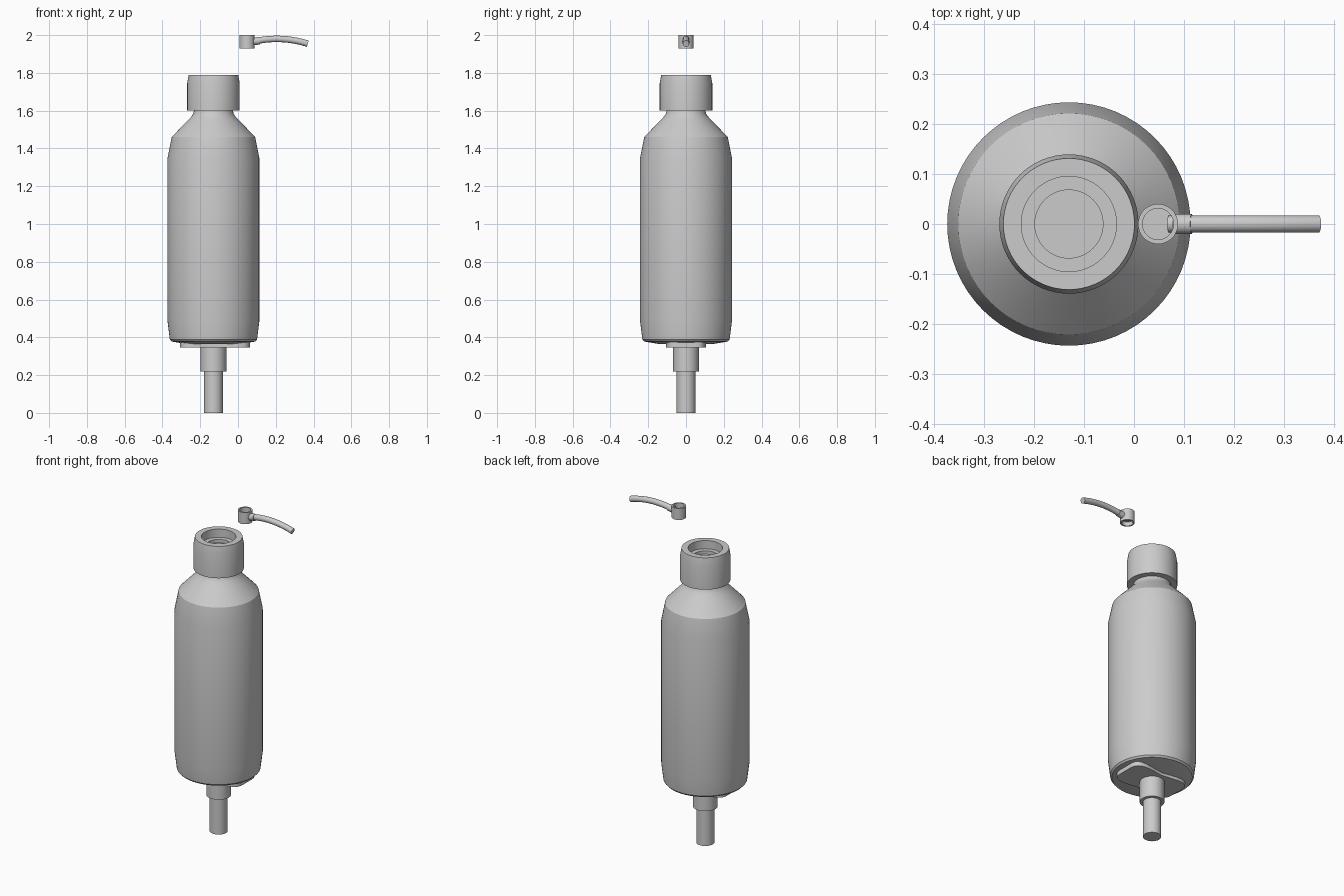
import bpy, bmesh, math
from mathutils import Vector

if "Cube" in bpy.data.objects:
    bpy.data.objects.remove(bpy.data.objects["Cube"])

AX = -0.13   # bottle axis x
grey = bpy.data.materials.new("plain_grey")
grey.diffuse_color = (0.6, 0.6, 0.6, 1)
grey.use_nodes = True
grey.node_tree.nodes["Principled BSDF"].inputs["Base Color"].default_value = grey.diffuse_color


def finish(name, bm):
    bmesh.ops.remove_doubles(bm, verts=bm.verts, dist=1e-5)
    bmesh.ops.recalc_face_normals(bm, faces=bm.faces)
    me = bpy.data.meshes.new(name)
    bm.to_mesh(me)
    bm.free()
    ob = bpy.data.objects.new(name, me)
    bpy.context.collection.objects.link(ob)
    me.materials.append(grey)
    bpy.ops.object.select_all(action='DESELECT')
    ob.select_set(True)
    bpy.context.view_layer.objects.active = ob
    bpy.ops.object.shade_smooth_by_angle(angle=math.radians(30))
    return ob


def loft(bm, rings, closed=False):
    """Join equal rings of points with quads."""
    vs = [[bm.verts.new(p) for p in r] for r in rings]
    n = len(vs[0])
    pairs = list(zip(vs, vs[1:])) + ([(vs[-1], vs[0])] if closed else [])
    for a, b in pairs:
        for i in range(n):
            j = (i + 1) % n
            bm.faces.new((a[i], a[j], b[j], b[i]))
    if not closed:
        bm.faces.new(vs[0][::-1])
        bm.faces.new(vs[-1])


def lathe(name, x, profile, closed=False, n=64):
    """Revolve (radius, z) points round a vertical axis."""
    bm = bmesh.new()
    loft(bm, [[(x + r * math.cos(2 * math.pi * i / n), r * math.sin(2 * math.pi * i / n), z)
               for i in range(n)] for r, z in profile], closed)
    return finish(name, bm)


# bottle with tapered foot, shoulder and neck
lathe("bottle", AX, [(0.03, 0.362), (0.15, 0.366), (0.222, 0.378), (0.231, 0.388), (0.243, 0.485),
                     (0.243, 1.35), (0.221, 1.46), (0.145, 1.54), (0.12, 1.565),
                     (0.106, 1.585), (0.102, 1.61)])

# screw collar with a stepped recess in its top
lathe("cap", AX, [(0.08, 1.60), (0.139, 1.60), (0.139, 1.745), (0.131, 1.79), (0.095, 1.79),
                  (0.095, 1.74), (0.068, 1.74), (0.068, 1.72)])

# pump stem below the bottle
lathe("pump_stem", AX, [(0.05, 0), (0.05, 0.22), (0.068, 0.22), (0.068, 0.37)])

# waisted rounded plate under the bottle
bm = bmesh.new()
outline = []
for i in range(96):
    a = 2 * math.pi * i / 96
    c, s = math.cos(a), math.sin(a)
    x = 0.185 * math.copysign(abs(c) ** 0.4, c)
    y = 0.108 * math.copysign(abs(s) ** 0.4, s)
    y *= 1 - 0.15 * math.exp(-(x / 0.07) ** 2)
    outline.append((AX + 0.008 + x, y))
loft(bm, [[(x, y, z) for x, y in outline] for z in (0.347, 0.38)])
finish("base_plate", bm)

# nozzle ring, plugged halfway up
NX = 0.048
lathe("nozzle_ring", NX, [(0.031, 1.93), (0.04, 1.93), (0.04, 2.0), (0.031, 2.0)], True, 40)
lathe("nozzle_plug", NX, [(0.0315, 1.955), (0.0315, 1.96)], n=40)


def tube(name, pts, r, n=24):
    bm = bmesh.new()
    rings = []
    for k, p in enumerate(pts):
        d = (Vector(pts[min(k + 1, len(pts) - 1)]) - Vector(pts[max(k - 1, 0)])).normalized()
        side, up = Vector((0, 1, 0)), Vector((-d.z, 0, d.x))
        rings.append([Vector(p) + r * (math.cos(t) * side + math.sin(t) * up)
                      for t in (2 * math.pi * i / n for i in range(n))])
    loft(bm, rings)
    return finish(name, bm)


# curved spout and its sleeve
path = []
for i in range(15):
    x = 0.07 + 0.299 * i / 14
    path.append((x, 0, 1.98 - 0.95 * (x - 0.205) ** 2))
tube("spout", path, 0.017)
tube("spout_sleeve", [(0.08, 0, 1.966), (0.115, 0, 1.971)], 0.02)
